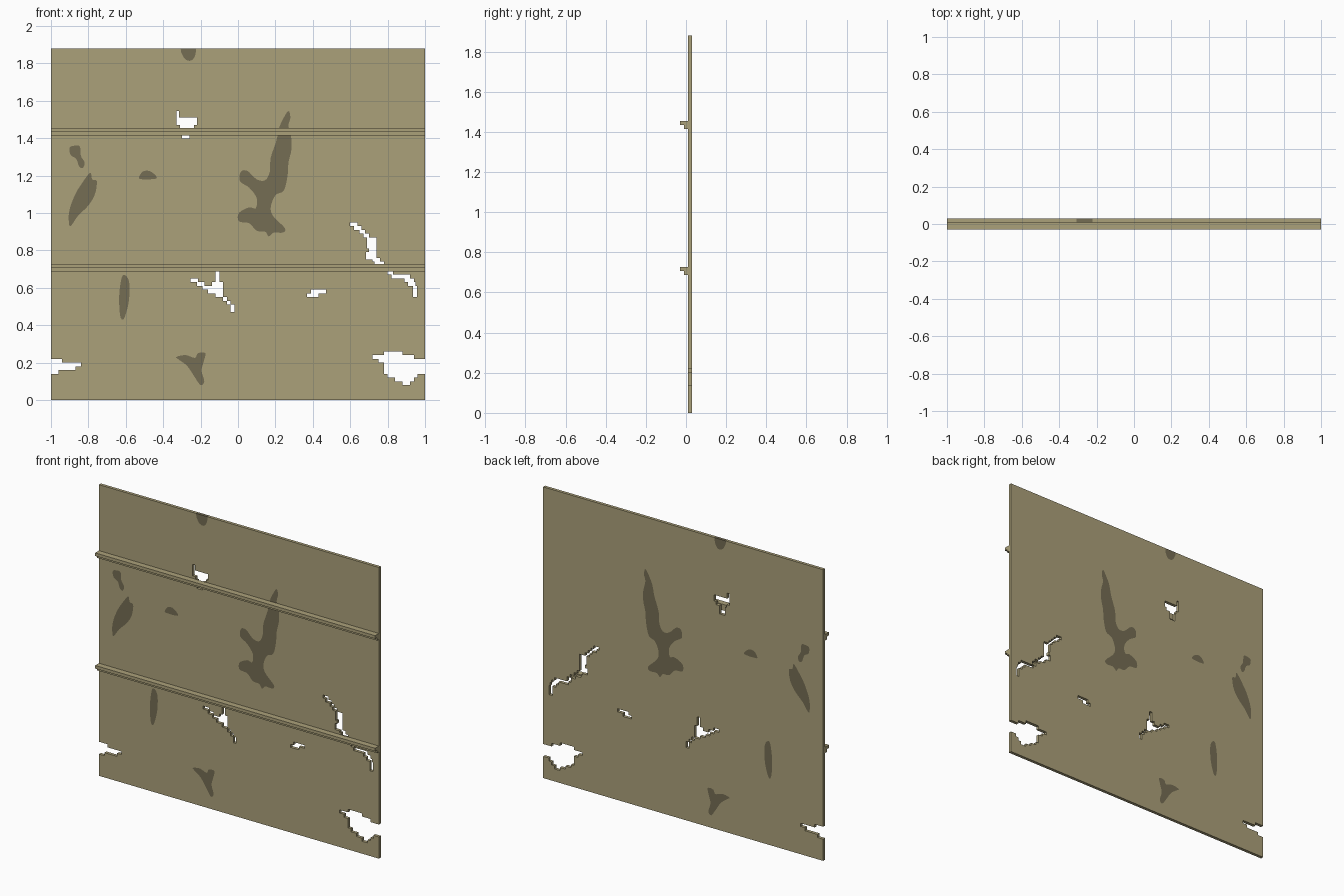
import bpy
import bmesh
from mathutils import Vector
from mathutils.geometry import delaunay_2d_cdt

cube = bpy.data.objects.get("Cube")
if cube:
    bpy.data.objects.remove(cube, do_unlink=True)

HEIGHT = 1.88
FRONT, BACK, RAIL_FRONT = 0.009, 0.029, -0.029


def make_material(name, rgb):
    mat = bpy.data.materials.new(name)
    mat.use_nodes = True
    color = (*rgb, 1.0)
    mat.diffuse_color = color
    bsdf = next(n for n in mat.node_tree.nodes if n.type == 'BSDF_PRINCIPLED')
    bsdf.inputs["Base Color"].default_value = color
    bsdf.inputs["Roughness"].default_value = 0.9
    return mat


khaki = make_material("khaki", (0.41, 0.355, 0.195))
stain = make_material("dark_stain", (0.178, 0.153, 0.088))


def smooth_loop(points, steps=4):
    """Closed smooth outline through clockwise points in hundredths; returned counterclockwise."""
    pts = [Vector(p) / 100 for p in points]
    n, out = len(pts), []
    for i in range(n):
        a, b, c, d = (pts[(i + k) % n] for k in (-1, 0, 1, 2))
        for s in range(steps):
            t = s / steps
            out.append(0.5 * (2 * b + (c - a) * t + (2 * a - 5 * b + 4 * c - d) * t * t
                              + (3 * b - a - 3 * c + d) * t ** 3))
    return out[::-1]


def rectangle(x0, x1, z0, z1):
    return [Vector(p) / 100 for p in ((x0, z0), (x1, z0), (x1, z1), (x0, z1))]


# Ragged holes as stacked blocks: x0, x1, z0, z1 in hundredths
upper_hole = [(-33, -31.5, 151, 154.5), (-33, -22, 147, 151), (-31, -23.5, 145, 147),
              (-30, -26, 139.7, 145)]
right_tear = [(60, 64, 93, 95), (62, 66, 91, 93), (65, 68, 89, 91), (67, 70, 87, 89),
              (69, 74, 81, 87), (70, 74, 79, 81), (68.5, 74, 75, 79), (72, 76, 74, 76),
              (73, 78, 72, 74), (77, 81, 70, 72), (80, 83, 67, 70), (82, 92, 65, 67),
              (89, 94, 63, 65), (91, 95, 61, 63), (93.5, 95.7, 55, 61)]
middle_tear = [(-25.5, -21.5, 63, 65), (-22, -18, 61, 63), (-19, -8, 59, 61),
               (-12, -10, 61, 69), (-14, -8, 59, 63), (-16, -8, 57, 59), (-12, -8, 55, 57),
               (-8, -6, 53, 55), (-6, -4, 51, 53), (-4, -2, 47, 51)]
small_hole = [(39, 47, 57, 59), (37, 43, 55, 57)]
left_notch = [(-100, -94, 20, 22), (-100, -84, 18, 20), (-100, -87, 16, 18), (-100, -96, 14, 16)]
right_notch = [(78, 88, 24, 26), (72, 94, 22, 24), (75, 100, 20, 22), (78, 100, 14, 20),
               (80, 96, 12, 14), (84, 94, 10, 12), (88, 92, 8, 10)]
holes = upper_hole + right_tear + middle_tear + small_hole + left_notch + right_notch

# Stain outlines, clockwise, in hundredths
top_spot = [(-30.5, 191), (-22.5, 191), (-22.5, 187), (-23, 184), (-25, 181.5), (-28, 182),
            (-30, 185), (-30.5, 187)]
large_splash = [(27, 154.5), (28, 151), (27, 146.5), (28.5, 140), (28.5, 133.5), (27, 127),
                (26.5, 120), (24.5, 112), (20, 109.5), (17.5, 103), (19, 98), (25, 92),
                (24, 89.5), (19, 89.5), (16.5, 87.5), (14.5, 90), (10, 90.5), (6, 94.5),
                (0.5, 95.5), (0.5, 100), (6, 103), (9.5, 102.5), (10, 108), (6, 113.5),
                (1, 117), (1.5, 122), (5, 122.5), (10, 118), (14.5, 117.5), (17, 122),
                (17.5, 129.5), (20.5, 138.5), (22, 145.5), (24.5, 151)]
left_drop = [(-90, 135), (-87, 136), (-84.5, 135.5), (-84, 130.5), (-82, 127), (-83, 124),
             (-85, 125), (-86.5, 129), (-89.5, 131)]
left_leaf = [(-79, 121.5), (-78, 118), (-75.5, 117), (-76.5, 110), (-80, 104), (-85.5, 98.5),
             (-89.5, 93), (-90.5, 96), (-90, 102), (-87, 110), (-83, 116.5)]
small_spot = [(-53, 118.5), (-51, 122), (-47.5, 122.5), (-44.5, 120.5), (-43.5, 118.5),
              (-47, 118), (-50, 118)]
long_spot = [(-62, 66), (-59.5, 66), (-58, 61.5), (-58.5, 52), (-61, 43.5), (-63, 45), (-63.5, 56)]
low_splash = [(-33, 23), (-28, 24), (-23, 22.5), (-21.5, 25), (-17.5, 25), (-18.5, 20),
              (-19.5, 15.5), (-18, 10), (-20, 8), (-23, 12), (-27, 18), (-31.5, 21.5)]
stains = [top_spot, large_splash, left_drop, left_leaf, small_spot, long_spot, low_splash]

# Panel: outline, holes and stains merged into one flat sheet
loops = [rectangle(-100, 100, 0, HEIGHT * 100)]
loops += [rectangle(*h) for h in holes]
loops += [smooth_loop(s) for s in stains]
first_stain = 1 + len(holes)
coords, faces = [], []
for loop in loops:
    faces.append(list(range(len(coords), len(coords) + len(loop))))
    coords += loop
verts, _, tris, _, _, origins = delaunay_2d_cdt(coords, [], faces, 1, 1e-5, True)

bm = bmesh.new()
bverts = [bm.verts.new((v.x, FRONT, v.y)) for v in verts]
for tri, ids in zip(tris, origins):
    if 0 not in ids or any(1 <= i < first_stain for i in ids):
        continue
    face = bm.faces.new([bverts[i] for i in tri])
    face.material_index = int(any(i >= first_stain for i in ids))
bmesh.ops.delete(bm, geom=[v for v in bm.verts if not v.link_faces], context='VERTS')
mesh = bpy.data.meshes.new("panel")
bm.to_mesh(mesh)
bm.free()
mesh.materials.append(khaki)
mesh.materials.append(stain)
panel = bpy.data.objects.new("panel", mesh)
bpy.context.collection.objects.link(panel)
thickness = panel.modifiers.new("thickness", 'SOLIDIFY')
thickness.thickness = BACK - FRONT
thickness.offset = -1


# Stepped rails across the front
def make_rail(name, top):
    mid, low, step = top - 0.02, top - 0.039, -0.01
    profile = [(FRONT, top), (RAIL_FRONT, top), (RAIL_FRONT, mid), (step, mid),
               (step, low), (FRONT, low)]
    bm = bmesh.new()
    base = bm.faces.new([bm.verts.new((-1, y, z)) for y, z in profile])
    ext = bmesh.ops.extrude_face_region(bm, geom=[base])
    moved = [g for g in ext["geom"] if isinstance(g, bmesh.types.BMVert)]
    bmesh.ops.translate(bm, verts=moved, vec=(2, 0, 0))
    bmesh.ops.recalc_face_normals(bm, faces=bm.faces[:])
    mesh = bpy.data.meshes.new(name)
    bm.to_mesh(mesh)
    bm.free()
    mesh.materials.append(khaki)
    bpy.context.collection.objects.link(bpy.data.objects.new(name, mesh))


make_rail("upper_rail", 1.454)
make_rail("lower_rail", 0.727)
